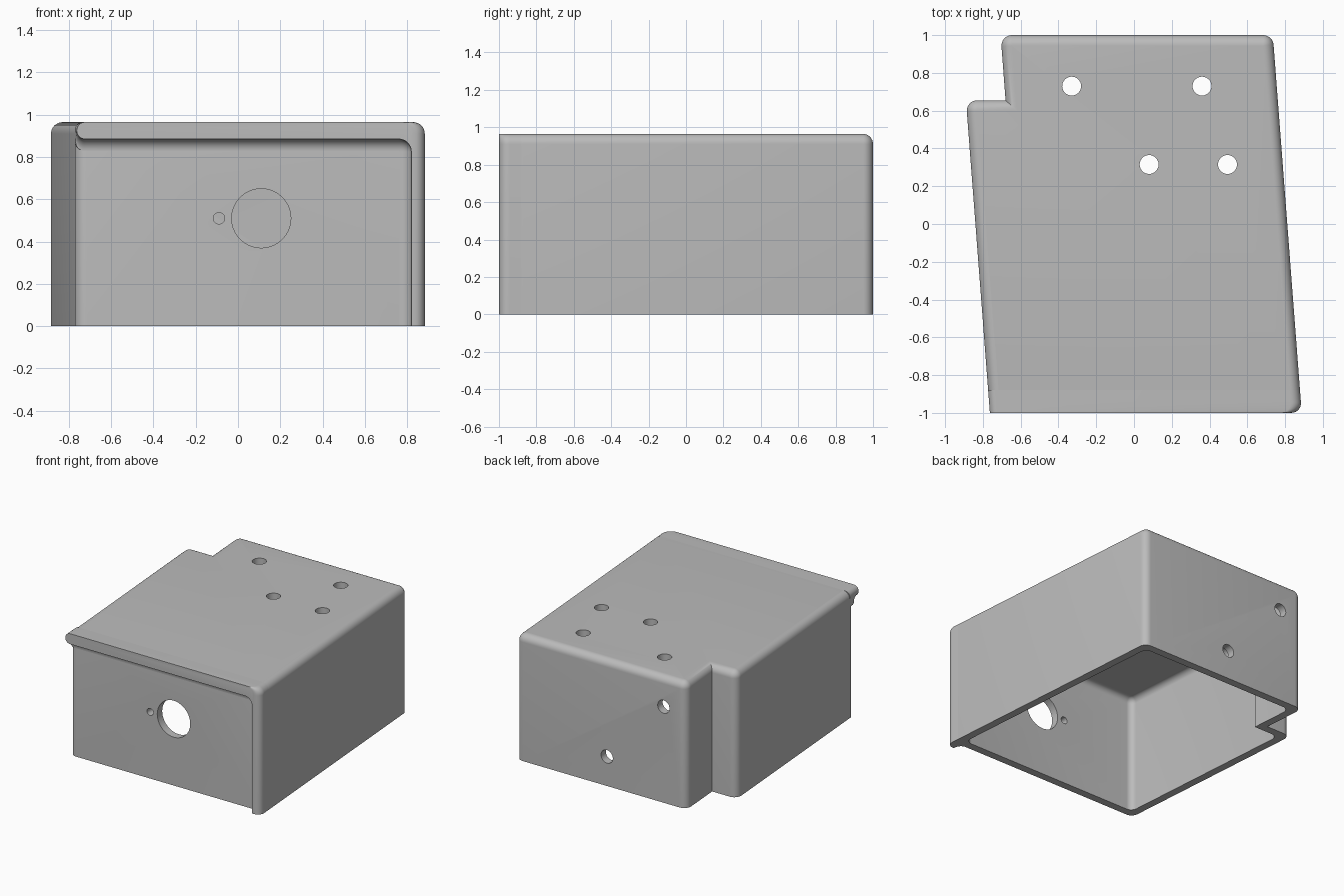
import bpy, bmesh, math
from mathutils import Vector, Matrix

if "Cube" in bpy.data.objects:
    bpy.data.objects.remove(bpy.data.objects["Cube"])

H, WALL, R = 0.965, 0.06, 0.056      # height, wall thickness, edge radius
RECESS = 0.065                       # front wall sits this far behind the lip
SLOPE = 0.0765                       # both sides lean the same way in plan

grey = bpy.data.materials.new("light grey")
grey.diffuse_color = (0.5, 0.5, 0.5, 1)
grey.use_nodes = True
grey.node_tree.nodes["Principled BSDF"].inputs["Base Color"].default_value = grey.diffuse_color


def left_x(y):
    return -0.763 - SLOPE * (y + 1)


def right_x(y):
    return 0.888 - SLOPE * (y + 1)


def inset(poly, o):
    """Offset a counter-clockwise outline inwards."""
    out, n = [], len(poly)
    for i, p in enumerate(poly):
        d1 = (p - poly[i - 1]).normalized()
        d2 = (poly[(i + 1) % n] - p).normalized()
        n1, n2 = Vector((-d1.y, d1.x)), Vector((-d2.y, d2.x))
        out.append(p + (n1 + n2) * (o / (1 + n1.dot(n2))))
    return out


def round_poly(poly, radii, seg=8):
    """Replace each corner by an arc; radius 0 keeps it sharp."""
    out, n = [], len(poly)
    for i, (p, r) in enumerate(zip(poly, radii)):
        if r == 0:
            out.append(p.copy())
            continue
        u = (poly[i - 1] - p).normalized()
        v = (poly[(i + 1) % n] - p).normalized()
        half = u.angle(v) / 2
        c = p + (u + v).normalized() * (r / math.sin(half))
        t = r / math.tan(half)
        a, b = p + u * t - c, p + v * t - c
        w = a.angle(b)
        for k in range(seg + 1):
            f = k / seg
            out.append(c + (a * math.sin((1 - f) * w) + b * math.sin(f * w)) / math.sin(w))
    return out


def loft(name, rings):
    """Skin a list of equal-length rings and cap both ends."""
    bm = bmesh.new()
    vs = [[bm.verts.new(p) for p in ring] for ring in rings]
    n = len(vs[0])
    for a, b in zip(vs, vs[1:]):
        for i in range(n):
            j = (i + 1) % n
            bm.faces.new((a[i], a[j], b[j], b[i]))
    bm.faces.new(vs[0])
    bm.faces.new(vs[-1])
    bmesh.ops.recalc_face_normals(bm, faces=bm.faces)
    return make(name, bm)


def make(name, bm):
    me = bpy.data.meshes.new(name)
    bm.to_mesh(me)
    bm.free()
    me.materials.append(grey)
    ob = bpy.data.objects.new(name, me)
    bpy.context.collection.objects.link(ob)
    return ob


def activate(ob):
    bpy.ops.object.select_all(action='DESELECT')
    ob.select_set(True)
    bpy.context.view_layer.objects.active = ob


# Hollow cover: one loft from ceiling, down the inside, round the rim, up the outside
yf = -1 + RECESS
outline = [Vector(p) for p in (
    (left_x(yf), yf), (right_x(yf), yf), (right_x(1), 1),
    (-0.706, 1), (-0.68, 0.655), (left_x(0.655), 0.655))]
corner = [1, 1, 1, 1, 0, 1]


def plan(o, r, z):
    pts = round_poly(inset(outline, o), [c * r for c in corner])
    return [(p.x, p.y, z) for p in pts]


outer, inner = [plan(0, R, 0)], [plan(WALL, 0.05, 0)]
for k in range(9):
    a = math.pi / 2 * k / 8
    s, c = math.sin(a), 1 - math.cos(a)
    outer.append(plan(0.055 * c, R - 0.055 * c, H - 0.055 * (1 - s)))
    inner.append(plan(WALL + 0.045 * c, 0.05 - 0.045 * c, H - WALL - 0.045 * (1 - s)))
cover = loft("cover", inner[::-1] + outer)

# Front lip along the top and right edges, with a hollow fillet behind it
sections = []
fr = 0.055
for d in (0, .002, .005, .01, .016, .024, .033, .042, .05, .056, .06, .063, .0645, .065, .12):
    y = -1 + d
    e = min(max(d - (RECESS - fr), 0), fr)
    o = fr - math.sqrt(max(fr * fr - e * e, 0))
    q = max(R - d, 0)
    xr = right_x(y) - (R - math.sqrt(R * R - q * q))
    xl, xi, zi = left_x(y), 0.82 - o, 0.885 - o
    prof = [Vector(p) for p in ((xl, H), (xl, zi), (xi, zi), (xi, 0), (xr, 0), (xr, H))]
    pts = round_poly(prof, [0.039, 0.039, 0.06 - o, 0, 0, 0.055])
    sections.append([(p.x, y, p.y) for p in pts])
lip = loft("front_lip", sections)

# Round holes in the roof, the front wall and the back wall
bm = bmesh.new()


def drill(pos, r, along_y):
    rot = Matrix.Rotation(math.pi / 2, 4, 'X') if along_y else Matrix()
    bmesh.ops.create_cone(bm, cap_ends=True, segments=40, radius1=r, radius2=r,
                          depth=0.24, matrix=Matrix.Translation(pos) @ rot)


for x, y in ((-0.33, 0.73), (0.36, 0.73), (0.08, 0.315), (0.495, 0.315)):
    drill((x, y, H), 0.05, False)
for x, z, r in ((0.11, 0.51, 0.14), (-0.09, 0.51, 0.027)):
    drill((x, yf, z), r, True)
for x, z in ((-0.51, 0.735), (-0.03, 0.225)):
    drill((x, 1, z), 0.05, True)
cutter = make("hole_cutter", bm)
cutter.hide_render = True

mod = cover.modifiers.new("holes", 'BOOLEAN')
mod.operation, mod.solver, mod.object = 'DIFFERENCE', 'EXACT', cutter
activate(cover)
bpy.ops.object.modifier_apply(modifier=mod.name)
bpy.data.objects.remove(cutter)

for ob in (cover, lip):
    activate(ob)
    bpy.ops.object.shade_smooth_by_angle(angle=math.radians(30))
